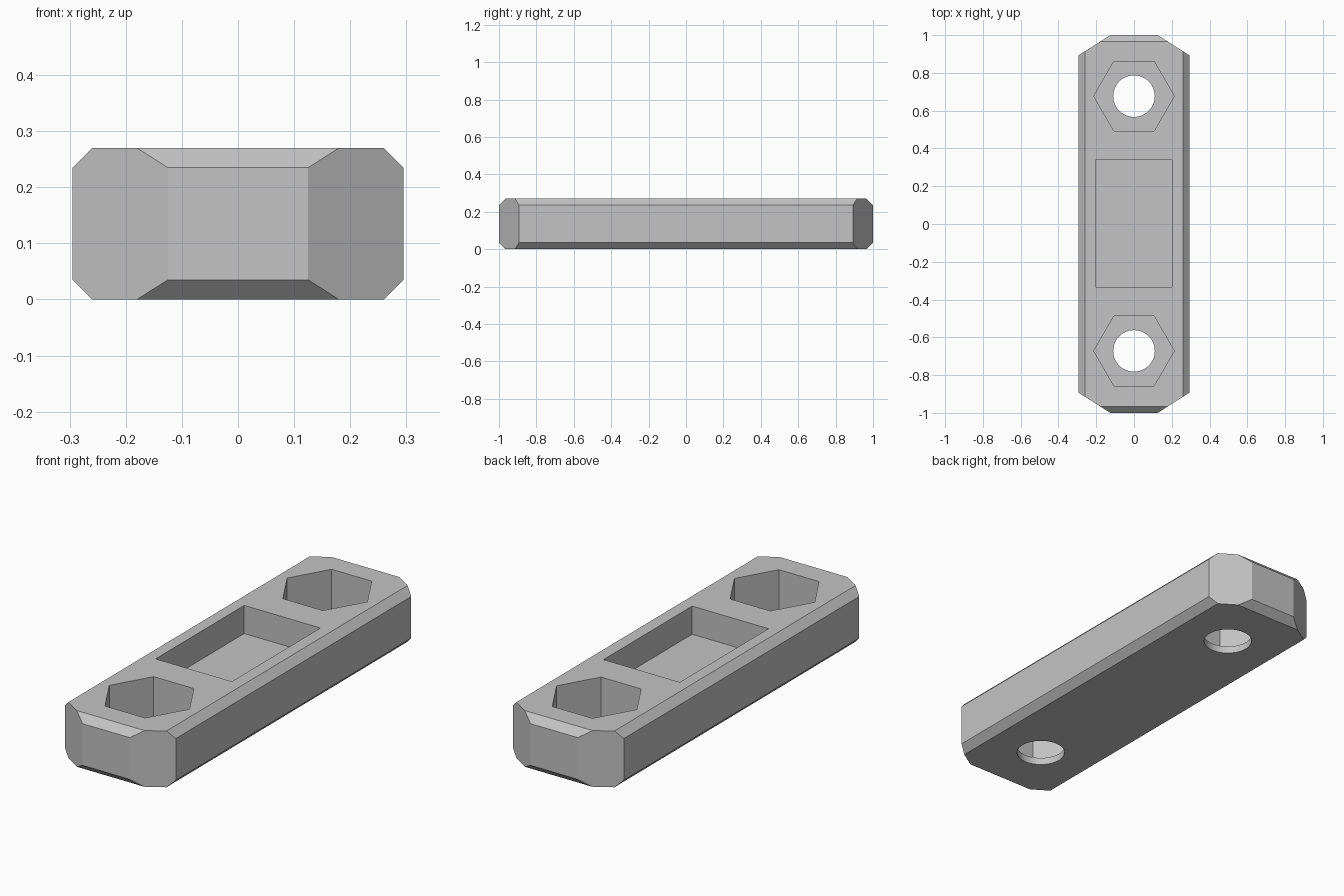
import bpy, bmesh
from math import pi
from mathutils import Matrix, Vector

cube = bpy.data.objects.get("Cube")
if cube:
    bpy.data.objects.remove(cube, do_unlink=True)

HALF_W, HALF_L, HEIGHT, CHAMFER = 0.295, 1.0, 0.27, 0.035

grey = bpy.data.materials.new("light grey")
grey.use_nodes = True
colour = (0.55, 0.55, 0.55, 1)
grey.diffuse_color = colour
grey.node_tree.nodes["Principled BSDF"].inputs["Base Color"].default_value = colour


def add_object(name, bm):
    mesh = bpy.data.meshes.new(name)
    bmesh.ops.recalc_face_normals(bm, faces=bm.faces)
    bm.to_mesh(mesh)
    bm.free()
    mesh.materials.append(grey)
    obj = bpy.data.objects.new(name, mesh)
    bpy.context.collection.objects.link(obj)
    return obj


def box(size, centre):
    bm = bmesh.new()
    bmesh.ops.create_cube(bm, size=1, matrix=Matrix.Translation(centre) @ Matrix.Diagonal((*size, 1)))
    return bm


def prism(sides, radius, y, z0, z1):
    bm = bmesh.new()
    place = Matrix.Translation((0, y, (z0 + z1) / 2)) @ Matrix.Rotation(pi / 2, 4, "Z")
    bmesh.ops.create_cone(bm, cap_ends=True, segments=sides, radius1=radius,
                          radius2=radius, depth=z1 - z0, matrix=place)
    return bm


def slice_off(bm, point, normal):
    geom = bm.verts[:] + bm.edges[:] + bm.faces[:]
    bmesh.ops.bisect_plane(bm, geom=geom, plane_co=point, plane_no=normal, clear_outer=True)
    bmesh.ops.holes_fill(bm, edges=[e for e in bm.edges if e.is_boundary])


# Bar with clipped corners and chamfered top and bottom edges
bm = box((2 * HALF_W, 2 * HALF_L, HEIGHT), (0, 0, HEIGHT / 2))
for s in (-1, 1):
    for t in (-1, 1):
        slice_off(bm, Vector((s * 0.125, t * HALF_L, 0)), Vector((s * 0.108, t * 0.17, 0)))
for s in (-1, 1):
    for z, up in ((0, -1), (HEIGHT, 1)):
        slice_off(bm, Vector((s * (HALF_W - CHAMFER), 0, z)), Vector((s, 0, up)))
        slice_off(bm, Vector((0, s * (HALF_L - CHAMFER), z)), Vector((0, s, up)))
bar = add_object("connector_bar", bm)

# Central pocket, nut recesses and bolt holes
cutters = [add_object("pocket_cutter", box((0.405, 0.672, 0.4), (-0.002, 0.003, 0.335)))]
for y in (-0.672, 0.677):
    cutters.append(add_object("nut_cutter", prism(6, 0.213, y, 0.035, 0.5)))
    cutters.append(add_object("bolt_cutter", prism(48, 0.11, y, -0.2, 0.4)))

bpy.context.view_layer.objects.active = bar
for cutter in cutters:
    mod = bar.modifiers.new("cut", "BOOLEAN")
    mod.operation = "DIFFERENCE"
    mod.solver = "EXACT"
    mod.object = cutter
    bpy.ops.object.modifier_apply(modifier=mod.name)
    bpy.data.objects.remove(cutter, do_unlink=True)

# Smooth bolt holes, crisp edges elsewhere
bpy.ops.object.select_all(action="DESELECT")
bar.select_set(True)
bpy.ops.object.shade_smooth_by_angle(angle=pi / 9)
